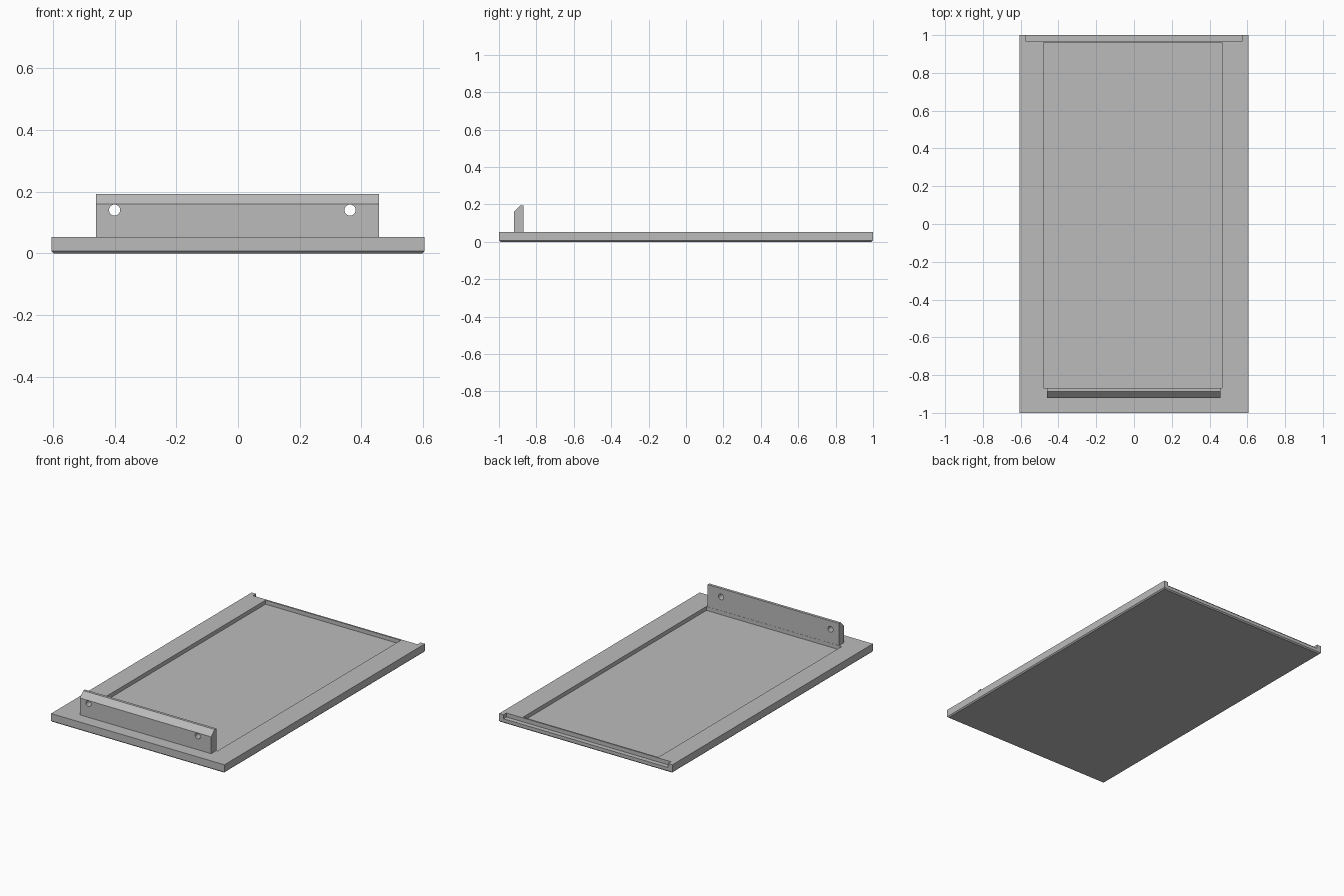
import bpy, bmesh, math
from mathutils import Matrix, Vector

cube = bpy.data.objects.get("Cube")
if cube:
    bpy.data.objects.remove(cube, do_unlink=True)

grey = bpy.data.materials.new("plain grey")
grey.use_nodes = True
COLOUR = (0.5, 0.5, 0.5, 1)
grey.diffuse_color = COLOUR
grey.node_tree.nodes["Principled BSDF"].inputs["Base Color"].default_value = COLOUR


def finish(name, bm):
    bmesh.ops.recalc_face_normals(bm, faces=bm.faces)
    mesh = bpy.data.meshes.new(name)
    bm.to_mesh(mesh)
    bm.free()
    mesh.materials.append(grey)
    obj = bpy.data.objects.new(name, mesh)
    bpy.context.collection.objects.link(obj)
    return obj


def box(name, low, high, chamfer=0.0):
    """Box between two corners, optionally chamfered around its underside."""
    low, high = Vector(low), Vector(high)
    bm = bmesh.new()
    bmesh.ops.create_cube(bm, size=1)
    bmesh.ops.scale(bm, vec=high - low, verts=bm.verts)
    bmesh.ops.translate(bm, vec=(low + high) / 2, verts=bm.verts)
    if chamfer:
        edges = [e for e in bm.edges if all(v.co.z < low.z + 0.001 for v in e.verts)]
        bmesh.ops.bevel(bm, geom=edges, offset=chamfer, segments=1, affect='EDGES')
    return finish(name, bm)


def extrude_x(name, profile, x0, x1):
    """Extrude a (y, z) outline along x."""
    bm = bmesh.new()
    face = bm.faces.new([bm.verts.new((x0, y, z)) for y, z in profile])
    new = bmesh.ops.extrude_face_region(bm, geom=[face])["geom"]
    verts = [g for g in new if isinstance(g, bmesh.types.BMVert)]
    bmesh.ops.translate(bm, vec=(x1 - x0, 0, 0), verts=verts)
    return finish(name, bm)


def cut(obj, cutter):
    """Subtract the cutter, then remove it."""
    cutter.hide_render = True
    mod = obj.modifiers.new("cut", 'BOOLEAN')
    mod.operation = 'DIFFERENCE'
    mod.solver = 'EXACT'
    mod.object = cutter
    bpy.context.view_layer.objects.active = obj
    bpy.ops.object.modifier_apply(modifier=mod.name)
    bpy.data.objects.remove(cutter, do_unlink=True)


TOP, FLOOR = 0.053, 0.028

# Base plate with a shallow tray and a notch along the back edge
plate = box("base_plate", (-0.605, -1, 0), (0.605, 1, TOP), chamfer=0.007)
cut(plate, box("tray_cutter", (-0.48, -0.868, FLOOR), (0.465, 0.96, 0.2)))
cut(plate, box("notch_cutter", (-0.575, 0.97, FLOOR), (0.575, 1.1, 0.2)))

# Upright bar with a sloped front top edge
BACK, FRONT = -0.869, -0.92
bar = extrude_x("upright_bar",
                [(FRONT, TOP), (FRONT, 0.159), (-0.886, 0.193), (BACK, 0.193), (BACK, TOP)],
                -0.46, 0.457)

# Two screw holes through the bar
for x in (-0.4, 0.363):
    bm = bmesh.new()
    place = Matrix.Translation((x, (BACK + FRONT) / 2, 0.14)) @ Matrix.Rotation(math.pi / 2, 4, 'X')
    bmesh.ops.create_cone(bm, cap_ends=True, segments=32, radius1=0.018,
                          radius2=0.018, depth=0.2, matrix=place)
    cut(bar, finish("hole_cutter", bm))

# Smooth the hole walls while keeping every edge sharp
bpy.ops.object.select_all(action='DESELECT')
bar.select_set(True)
bpy.context.view_layer.objects.active = bar
bpy.ops.object.shade_smooth_by_angle(angle=math.radians(30))
